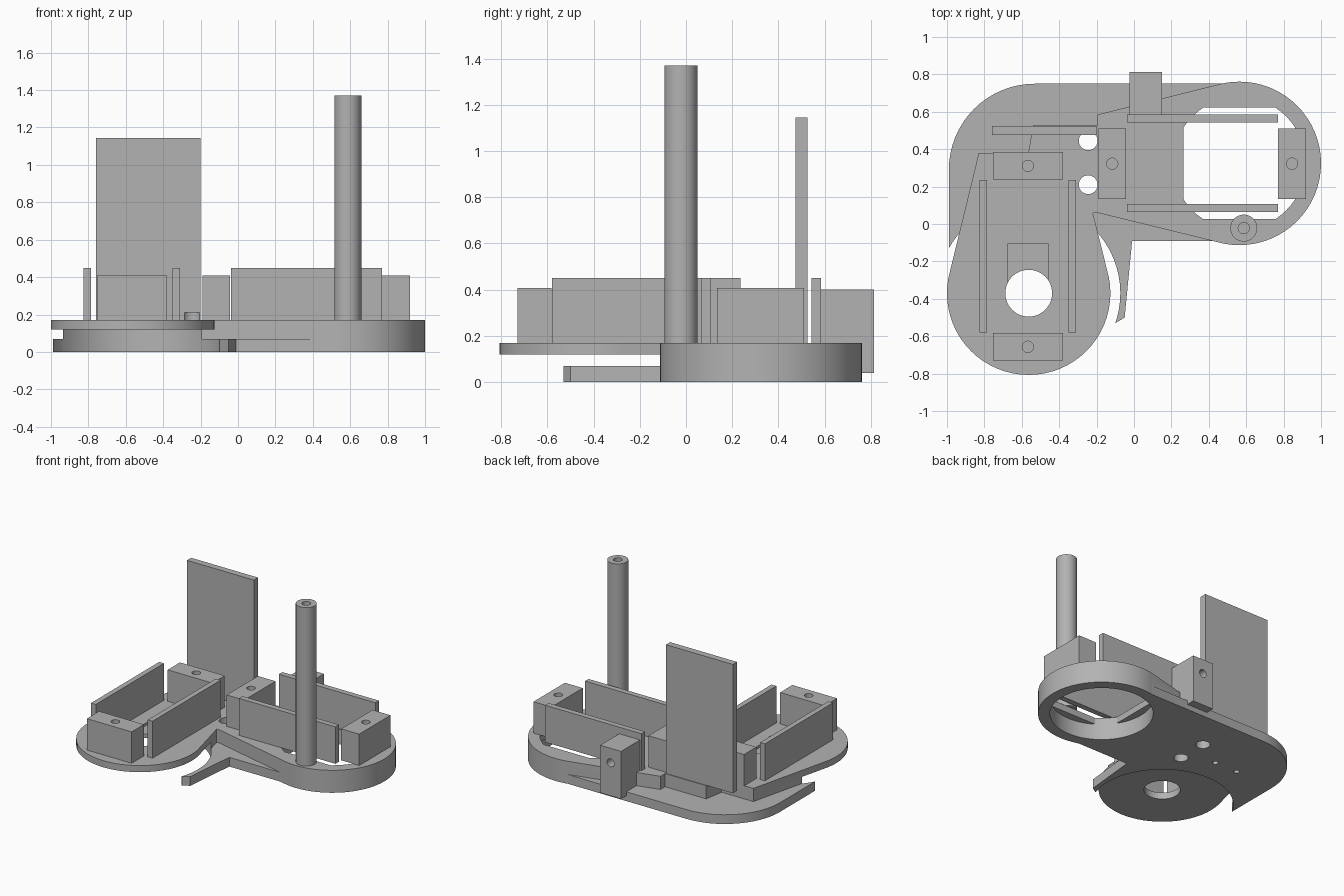
import bpy, bmesh, math
from mathutils import Vector

if "Cube" in bpy.data.objects:
    bpy.data.objects.remove(bpy.data.objects["Cube"])

grey = bpy.data.materials.new("plain_grey")
grey.use_nodes = True
grey.diffuse_color = (0.45, 0.45, 0.45, 1)
grey.node_tree.nodes["Principled BSDF"].inputs["Base Color"].default_value = (0.45, 0.45, 0.45, 1)


def prism(name, points, z0, z1):
    """Upright solid from a flat outline."""
    bm = bmesh.new()
    face = bm.faces.new([bm.verts.new((x, y, z0)) for x, y in points])
    moved = bmesh.ops.extrude_face_region(bm, geom=[face])["geom"]
    verts = [v for v in moved if isinstance(v, bmesh.types.BMVert)]
    bmesh.ops.translate(bm, vec=(0, 0, z1 - z0), verts=verts)
    bmesh.ops.recalc_face_normals(bm, faces=bm.faces)
    mesh = bpy.data.meshes.new(name)
    bm.to_mesh(mesh)
    bm.free()
    mesh.materials.append(grey)
    obj = bpy.data.objects.new(name, mesh)
    bpy.context.collection.objects.link(obj)
    return obj


def arc(cx, cy, r, start=0, end=360, steps=64):
    full = end - start == 360
    n = steps if full else steps + 1
    angles = [math.radians(start + (end - start) * i / steps) for i in range(n)]
    return [(cx + r * math.cos(a), cy + r * math.sin(a)) for a in angles]


def box(name, x0, x1, y0, y1, z0, z1):
    return prism(name, [(x0, y0), (x1, y0), (x1, y1), (x0, y1)], z0, z1)


def rod(name, x, y, r, z0, z1):
    return prism(name, arc(x, y, r), z0, z1)


def combine(target, other, operation="DIFFERENCE"):
    """Apply a boolean and discard the helper."""
    mod = target.modifiers.new("combine", "BOOLEAN")
    mod.operation = operation
    mod.solver = "EXACT"
    mod.object = other
    bpy.context.view_layer.objects.active = target
    bpy.ops.object.modifier_apply(modifier=mod.name)
    bpy.data.objects.remove(other)


def hull(points):
    """Convex outline, counter-clockwise."""
    pts = sorted(set(points))

    def half(seq):
        out = []
        for p in seq:
            while len(out) > 1 and (Vector(out[-1]) - Vector(out[-2])).to_2d().cross(
                    Vector(p) - Vector(out[-2])) <= 1e-9:
                out.pop()
            out.append(p)
        return out[:-1]
    return half(pts) + half(pts[::-1])


LX, LY = -0.563, -0.37    # left motor lobe centre
RX, RY = 0.563, 0.324     # right motor lobe centre
R = 0.437
TOP = 0.17

# Chassis: thin base sheet, two tapered lobes and the bridge between them
chassis = prism("chassis", [(-0.99, -0.2), (-0.3, -0.45), (-0.1, -0.53), (-0.05, -0.5),
                            (-0.01, -0.09), (RX, -0.09), (RX, 0.75)]
                + arc(-0.53, 0.29, 0.46, 90, 180, 16), 0, 0.07)
left_lobe = prism("left_lobe", hull(arc(LX, LY, R) + [(-0.83, 0.38), (-0.3, 0.38)]), 0, TOP)
right_lobe = prism("right_lobe", hull(arc(RX, RY, R) + [(-0.195, 0.06), (-0.195, 0.585)]), 0, TOP)
bridge = prism("bridge", [(-0.57, 0.3), (-0.3, 0.3), (-0.235, 0.06), (-0.18, 0.06),
                          (-0.18, 0.53), (-0.54, 0.53), (-0.565, 0.38)], 0, TOP)
for part in (left_lobe, right_lobe, bridge):
    combine(chassis, part, "UNION")

# Wheel clearance, axle hole and shallow slot in the left lobe
combine(chassis, rod("wheel_clearance", LX, LY, 0.49, -0.1, 0.12))
combine(chassis, box("axle_slot", -0.675, -0.46, LY, -0.105, 0.15, 0.3))
combine(chassis, rod("axle_hole", LX, LY, 0.125, -0.1, 0.4))

# Round pocket and window in the right lobe
window = box("window", RX - 0.298, RX + 0.298, RY - 0.298, RY + 0.298, 0.05, 0.4)
combine(window, rod("window_round", RX, RY, 0.355, 0, 0.5), "INTERSECT")
combine(chassis, window)
combine(chassis, rod("wheel_pocket", RX, RY, 0.355, -0.1, 0.12))

# Tall panel standing on the bridge
panel = box("tall_panel", -0.76, -0.2, 0.475, 0.525, TOP, 1.145)

# Cable holes, the rear one notching the panel foot
for y in (0.21, 0.445):
    for target in (chassis, panel):
        combine(target, rod("cable_hole", -0.245, y, 0.05, -0.1, 0.21))
for x in (-0.47, -0.66):
    combine(chassis, rod("screw_hole", x, 0.31, 0.02, -0.1, 0.14))


def mount(name, x0, x1, y0, y1):
    block = box(name, x0, x1, y0, y1, TOP, 0.408)
    combine(block, rod("bore", (x0 + x1) / 2, (y0 + y1) / 2, 0.03, 0.22, 0.6))
    return block


# Battery-style cradles: two drilled end blocks and two thin side walls each
mount("left_front_block", -0.755, -0.38, -0.73, -0.583)
mount("left_rear_block", -0.755, -0.38, 0.237, 0.384)
mount("right_inner_block", -0.19, -0.043, 0.135, 0.51)
mount("right_outer_block", 0.77, 0.92, 0.135, 0.51)
for i, x in enumerate((-0.825, -0.35)):
    box(f"left_wall_{i}", x, x + 0.04, -0.58, 0.235, TOP, 0.45)
for i, y in enumerate((0.065, 0.543)):
    box(f"right_wall_{i}", -0.037, 0.77, y, y + 0.042, TOP, 0.45)

# Rear bracket with a horizontal bore
bracket = box("rear_bracket", -0.025, 0.15, 0.585, 0.813, 0.04, 0.4)
bore = rod("bracket_bore", 0, 0, 0.03, -0.1, 0.1)
bore.rotation_euler.x = math.pi / 2
bore.location = (0.0625, 0.8, 0.29)
bpy.context.view_layer.update()
combine(bracket, bore)

# Hollow upright post
post = rod("post", 0.587, -0.022, 0.072, TOP, 1.37)
combine(post, rod("post_bore", 0.587, -0.022, 0.03, 0.3, 1.6))

# Smooth round surfaces, crisp edges
bpy.ops.object.select_all(action="DESELECT")
for obj in (chassis, post, panel, bracket):
    obj.select_set(True)
bpy.context.view_layer.objects.active = chassis
bpy.ops.object.shade_smooth_by_angle(angle=math.radians(30))
